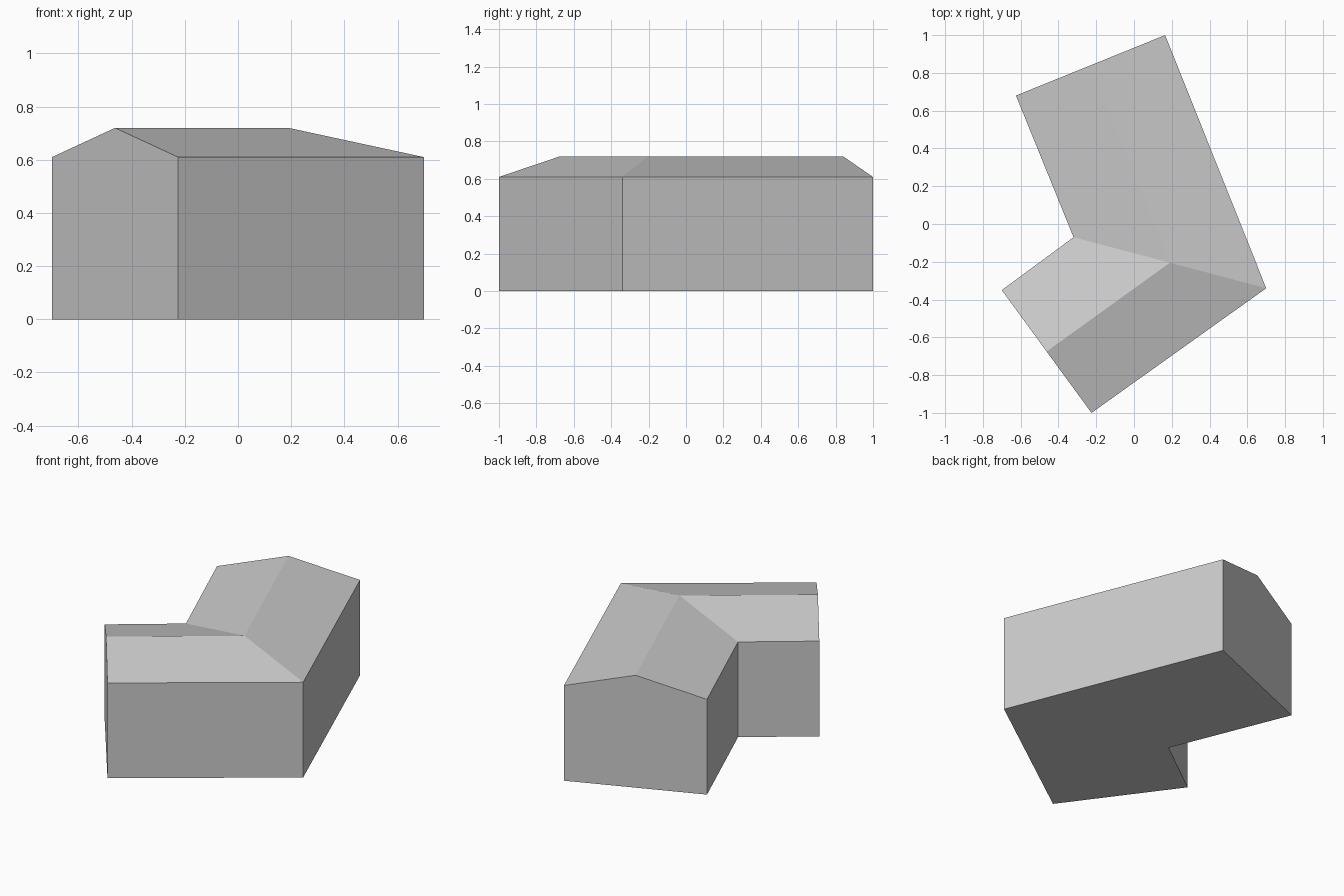
import bpy, bmesh
from mathutils import Vector

cube = bpy.data.objects.get("Cube")
if cube:
    bpy.data.objects.remove(cube, do_unlink=True)

EAVES, RIDGE = 0.61, 0.72
# Plan of the bent building: inner and outer wall corner at each station
STATIONS = [((-0.70, -0.35), (-0.225, -1.0)),
            ((-0.32, -0.07), (0.70, -0.34)),
            ((-0.625, 0.68), (0.165, 1.0))]

# Plain grey finish
grey = bpy.data.materials.new("plain grey")
grey.use_nodes = True
colour = (0.6, 0.6, 0.6, 1)
grey.diffuse_color = colour
grey.node_tree.nodes["Principled BSDF"].inputs["Base Color"].default_value = colour


def gable_section(bm, inner, outer):
    """Five-point house profile standing across the plan."""
    a, b = Vector(inner), Vector(outer)
    points = [(a, 0), (b, 0), (b, EAVES), ((a + b) / 2, RIDGE), (a, EAVES)]
    return [bm.verts.new((p.x, p.y, z)) for p, z in points]


# Walls, floor and pitched roof swept through the mitred corner
bm = bmesh.new()
sections = [gable_section(bm, *s) for s in STATIONS]
for near, far in zip(sections, sections[1:]):
    for i in range(len(near)):
        j = (i + 1) % len(near)
        bm.faces.new((near[i], near[j], far[j], far[i]))

# Gable ends
bm.faces.new(sections[0])
bm.faces.new(sections[-1])
bmesh.ops.recalc_face_normals(bm, faces=bm.faces[:])

mesh = bpy.data.meshes.new("building")
bm.to_mesh(mesh)
bm.free()
mesh.materials.append(grey)
building = bpy.data.objects.new("building", mesh)
bpy.context.collection.objects.link(building)
